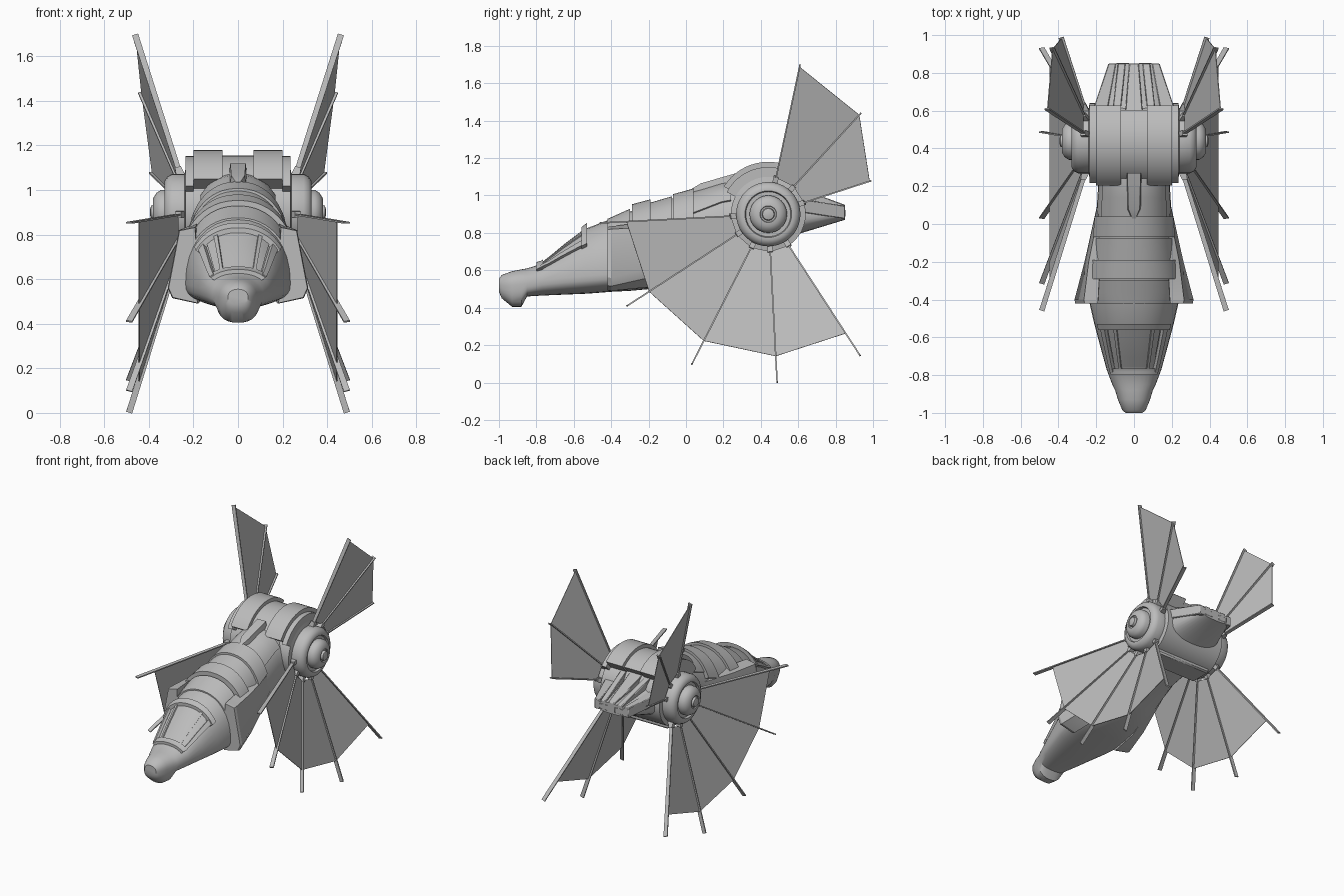
import bpy, bmesh, math
from mathutils import Vector

cube = bpy.data.objects.get("Cube")
if cube:
    bpy.data.objects.remove(cube, do_unlink=True)

grey = bpy.data.materials.new("hull_grey")
grey.use_nodes = True
grey.diffuse_color = (0.5, 0.5, 0.5, 1)
for node in grey.node_tree.nodes:
    if node.type == 'BSDF_PRINCIPLED':
        node.inputs["Base Color"].default_value = grey.diffuse_color

HUB_Y, HUB_Z = 0.44, 0.9


def finish(name, bm, mirror=False, smooth=35, bevel=0):
    """Turn a bmesh into a grey object, optionally mirrored over x."""
    bmesh.ops.recalc_face_normals(bm, faces=bm.faces)
    mesh = bpy.data.meshes.new(name)
    bm.to_mesh(mesh)
    bm.free()
    mesh.materials.append(grey)
    if smooth:
        mesh.polygons.foreach_set("use_smooth", [True] * len(mesh.polygons))
        mesh.set_sharp_from_angle(angle=math.radians(smooth))
    ob = bpy.data.objects.new(name, mesh)
    bpy.context.collection.objects.link(ob)
    if bevel:
        mod = ob.modifiers.new("soft_edges", 'BEVEL')
        mod.width, mod.segments = bevel, 1
    if mirror:
        ob.modifiers.new("other_side", 'MIRROR').use_clip = False
    return ob


def loft(bm, rings):
    """Join closed rings of equal length and cap both ends."""
    rows = [[bm.verts.new(p) for p in ring] for ring in rings]
    n = len(rows[0])
    for a, b in zip(rows, rows[1:]):
        for i in range(n):
            j = (i + 1) % n
            bm.faces.new((a[i], a[j], b[j], b[i]))
    return bm.faces.new(rows[0]), bm.faces.new(rows[-1])


def block(name, rings, mirror=True, bevel=0):
    bm = bmesh.new()
    loft(bm, rings)
    return finish(name, bm, mirror, 30, bevel)


# Hull stations: y, half width, widest height, top, bottom
STATIONS = [
    (-1.0, .045, .52, .555, .485), (-.985, .062, .52, .575, .45),
    (-.93, .085, .52, .595, .405), (-.88, .10, .525, .605, .405),
    (-.85, .115, .53, .61, .46), (-.77, .145, .545, .635, .465),
    (-.65, .178, .56, .735, .47), (-.53, .21, .57, .825, .475),
    (-.4, .24, .58, .875, .485), (-.3, .24, .6, .915, .49),
    (-.19, .23, .64, .95, .50), (-.07, .215, .69, .985, .53),
    (.04, .20, .74, 1.01, .57), (.2, .19, .82, 1.06, .65),
    (.45, .2, .87, 1.08, .72), (.62, .205, .89, 1.0, .80), (.85, .125, .91, .945, .87)]


def hull_point(y, angle, lift=0.0):
    for a, b in zip(STATIONS, STATIONS[1:]):
        if y <= b[0]:
            break
    t = (y - a[0]) / (b[0] - a[0])
    _, w, mid, top, low = [p + (q - p) * t for p, q in zip(a, b)]
    c, s = math.cos(angle), math.sin(angle)
    power = 2 / 2.2 if s > 0 else 2 / 2.6
    x = math.copysign(abs(c) ** power, c) * (w + lift)
    height = (top + lift - mid) if s > 0 else (mid - low + lift)
    return Vector((x, y, mid + math.copysign(abs(s) ** power, s) * height))


bm = bmesh.new()
nose, tail = loft(bm, [[hull_point(st[0], math.tau * i / 32) for i in range(32)]
                       for st in STATIONS])
bmesh.ops.inset_region(bm, faces=[tail], thickness=.012, depth=-.02)
finish("hull", bm)


def hull_plate(name, y0, y1, a0, a1, lift, mirror=False, lift_end=None):
    """Raised plate that follows the hull between two stations and angles."""
    bm = bmesh.new()
    steps = max(2, int((a1 - a0) / 6))
    angles = [math.radians(a0 + (a1 - a0) * i / steps) for i in range(steps + 1)]
    rings = []
    for k in range(5):
        y = y0 + (y1 - y0) * k / 4
        h = lift + ((lift if lift_end is None else lift_end) - lift) * k / 4
        rings.append([hull_point(y, a, h) for a in angles]
                     + [hull_point(y, a, -.012) for a in reversed(angles)])
    loft(bm, rings)
    return finish(name, bm, mirror)


# Overlapping back armour
hull_plate("armour_front", -.42, -.3, 38, 142, .008, lift_end=.014)
hull_plate("armour_second", -.29, -.19, 25, 155, .035, lift_end=.03)
hull_plate("armour_third", -.19, -.075, 30, 150, .012)
hull_plate("armour_fourth", -.07, .04, 25, 155, .022, lift_end=.028)
hull_plate("armour_rear", .04, .24, 35, 145, .01)

# Canopy with raised frame
hull_plate("canopy_glass", -.76, -.54, 50, 130, .006)
hull_plate("canopy_front_bar", -.80, -.765, 38, 142, .018)
hull_plate("canopy_rear_arch", -.56, -.53, 36, 144, .028)
hull_plate("canopy_side_bar", -.79, -.54, 38, 47, .02, True)
hull_plate("canopy_mullion", -.77, -.55, 62, 67, .016, True)

# Cheek intakes on both sides of the cockpit
bm = bmesh.new()
front, back = loft(bm, [
    [(.19, -.4, .835), (.265, -.4, .82), (.315, -.4, .56), (.295, -.4, .515), (.18, -.4, .49)],
    [(.18, -.2, .86), (.24, -.2, .83), (.262, -.2, .61), (.25, -.2, .56), (.16, -.2, .51)],
    [(.12, .1, .88), (.18, .1, .85), (.195, .1, .74), (.18, .1, .68), (.1, .1, .62)]])
bmesh.ops.inset_region(bm, faces=[front], thickness=.014, depth=0)
bmesh.ops.inset_region(bm, faces=[front], thickness=.004, depth=-.02)
finish("cheek_intake", bm, True, 30)


# Engine drum and hub, turned around the cross axis
def turned(name, profile, sides=40):
    bm = bmesh.new()
    loft(bm, [[(x, HUB_Y + r * math.cos(math.tau * i / sides),
                HUB_Z + r * math.sin(math.tau * i / sides)) for i in range(sides)]
              for x, r in profile])
    return finish(name, bm, True, 32)


turned("engine_drum", [(0, .2), (.235, .2), (.24, .172), (.295, .172), (.318, .16),
                       (.33, .14), (.33, .125), (.315, .12), (.315, .105)])
turned("hub_cap", [(.3, .1), (.345, .1), (.365, .088), (.38, .065), (.382, .045),
                   (.374, .042), (.374, .034), (.39, .03), (.395, .012)])


# Curved covers over the engine
def arc_cover(name, x0, x1, r0, r1, a0, a1):
    rings = []
    for i in range(17):
        a = math.radians(a0 + (a1 - a0) * i / 16)
        rings.append([(x, HUB_Y + r * math.cos(a), HUB_Z + r * math.sin(a))
                      for x, r in ((x0, r0), (x1, r0), (x1, r1), (x0, r1))])
    return block(name, rings)


arc_cover("engine_cover", .07, .2, .18, .28, 48, 148)
arc_cover("engine_cover_step", .2, .235, .17, .252, 42, 152)
arc_cover("engine_cover_middle", 0, .07, .18, .255, 50, 146)


# Fan struts and membranes lie on a shallow cone around the hub
def cone(angle, r, out=0.0, side=0.0):
    d = Vector((0, math.cos(angle), math.sin(angle)))
    t = Vector((0, -d.z, d.y))
    n = (Vector((1, 0, 0)) - .315 * d).normalized()
    return Vector((.205 + .315 * r, HUB_Y, HUB_Z)) + d * r + n * out + t * side


def strut_box(name, angle, r0, r1, depth0, depth1, half):
    corners = ((-1, -1), (1, -1), (1, 1), (-1, 1))
    rings = [[cone(angle, r, o * depth, s * half) for o, s in corners]
             for r, depth in ((r0, depth0), (r1, depth1))]
    block(name, rings)


def fan(name, spokes):
    """Spokes are (degrees, strut radius, membrane radius)."""
    spokes = [(math.radians(a), r, m) for a, r, m in spokes]
    bm = bmesh.new()
    inner = [bm.verts.new(cone(a, .2)) for a, r, m in spokes]
    outer = [bm.verts.new(cone(a, m)) for a, r, m in spokes]
    for i in range(len(spokes) - 1):
        bm.faces.new((inner[i], outer[i], outer[i + 1], inner[i + 1]))
    ob = finish(name + "_membrane", bm, True, 0)
    skin = ob.modifiers.new("thickness", 'SOLIDIFY')
    skin.thickness, skin.offset = .004, 0
    for a, r, m in spokes:
        strut_box(name + "_strut", a, .15, r, .011, .014, .004)
        strut_box(name + "_bracket", a, .15, .205, .022, .014, .014)


fan("lower_fan", [(183 + 30 * i, .9, .76) for i in range(5)])
fan("upper_fan", [(78, .815, .805), (47.5, .73, .72), (18, .575, .57)])

# Spine ridge between the armour and the engines
block("spine_ridge", [
    [(-.012, .03, 1.0), (.012, .03, 1.0), (.01, .03, 1.035), (-.01, .03, 1.035)],
    [(-.04, .08, 1.0), (.04, .08, 1.0), (.03, .08, 1.065), (-.03, .08, 1.065)],
    [(-.045, .27, 1.02), (.045, .27, 1.02), (.035, .27, 1.12), (-.035, .27, 1.12)]],
    mirror=False)


# Tail ribs and exhausts
def ramp(name, xs0, xs1, z0, z1, mirror):
    block(name, [[(xs[0], y, z - .07), (xs[1], y, z - .07), (xs[1], y, z), (xs[0], y, z)]
                 for xs, y, z in ((xs0, .55, z0), (xs1, .85, z1))], mirror, .004)


ramp("tail_centre_rib", (-.05, .05), (-.025, .025), 1.06, .95, False)
ramp("tail_side_rib", (.075, .12), (.045, .085), 1.06, .95, True)
ramp("tail_edge_rib", (.15, .235), (.095, .135), .99, .945, True)
block("exhaust", [[(x, y, z) for x, z in ((.02, .88), (.1, .88), (.1, .93), (.02, .93))]
                  for y in (.8, .852)], bevel=.008)

# Belly bracket linking both engines
block("belly_bracket", [[(x, y, z) for y, z in ((.36, .69), (.52, .69), (.52, .73), (.36, .73))]
                        for x in (-.22, .22)], mirror=False, bevel=.01)
